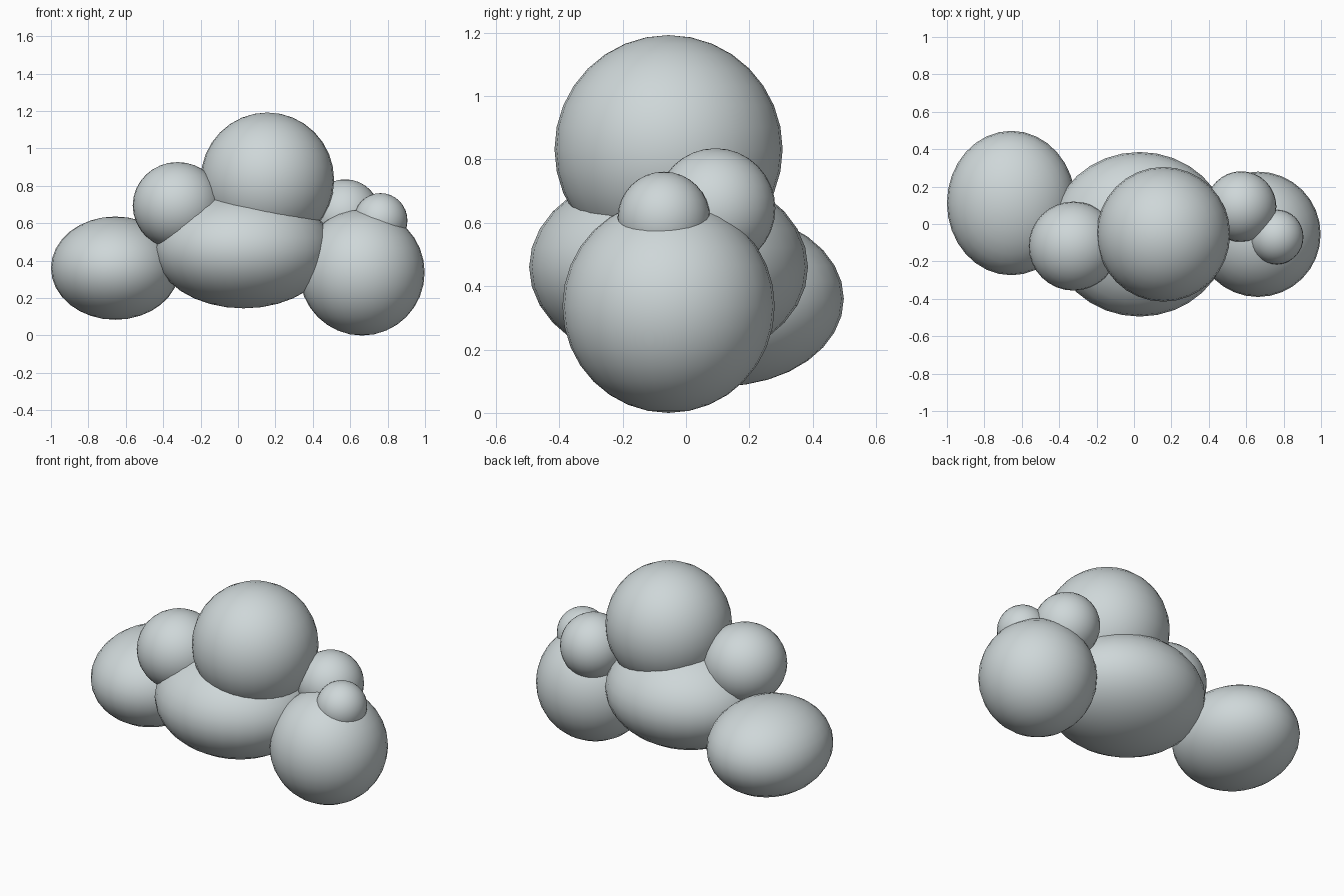
import bpy

if "Cube" in bpy.data.objects:
    bpy.data.objects.remove(bpy.data.objects["Cube"])

# Pale blue-grey used on every puff
mat = bpy.data.materials.new("pale_cloud_grey")
mat.diffuse_color = (0.62, 0.68, 0.69, 1.0)
mat.use_nodes = True
mat.node_tree.nodes["Principled BSDF"].inputs["Base Color"].default_value = mat.diffuse_color


def puff(name, centre, radii):
    """Smooth ellipsoid."""
    bpy.ops.mesh.primitive_uv_sphere_add(segments=32, ring_count=16, radius=1, location=centre)
    ob = bpy.context.object
    ob.name = name
    ob.scale = radii
    bpy.ops.object.transform_apply(location=False, rotation=False, scale=True)
    bpy.ops.object.shade_smooth()
    ob.data.materials.append(mat)


# Large puffs along the bottom
puff("left_puff", (-0.656, 0.112, 0.36), (0.344, 0.386, 0.276))
puff("middle_puff", (0.03, -0.055, 0.46), (0.475, 0.44, 0.315))
puff("right_puff", (0.663, -0.055, 0.337), (0.335, 0.335, 0.337))

# Crown
puff("top_puff", (0.157, -0.055, 0.832), (0.357, 0.36, 0.36))

# Small filler puffs
puff("upper_left_puff", (-0.323, -0.118, 0.695), (0.24, 0.238, 0.232))
puff("right_back_puff", (0.573, 0.093, 0.645), (0.188, 0.189, 0.19))
puff("right_front_puff", (0.762, -0.07, 0.615), (0.144, 0.146, 0.146))
